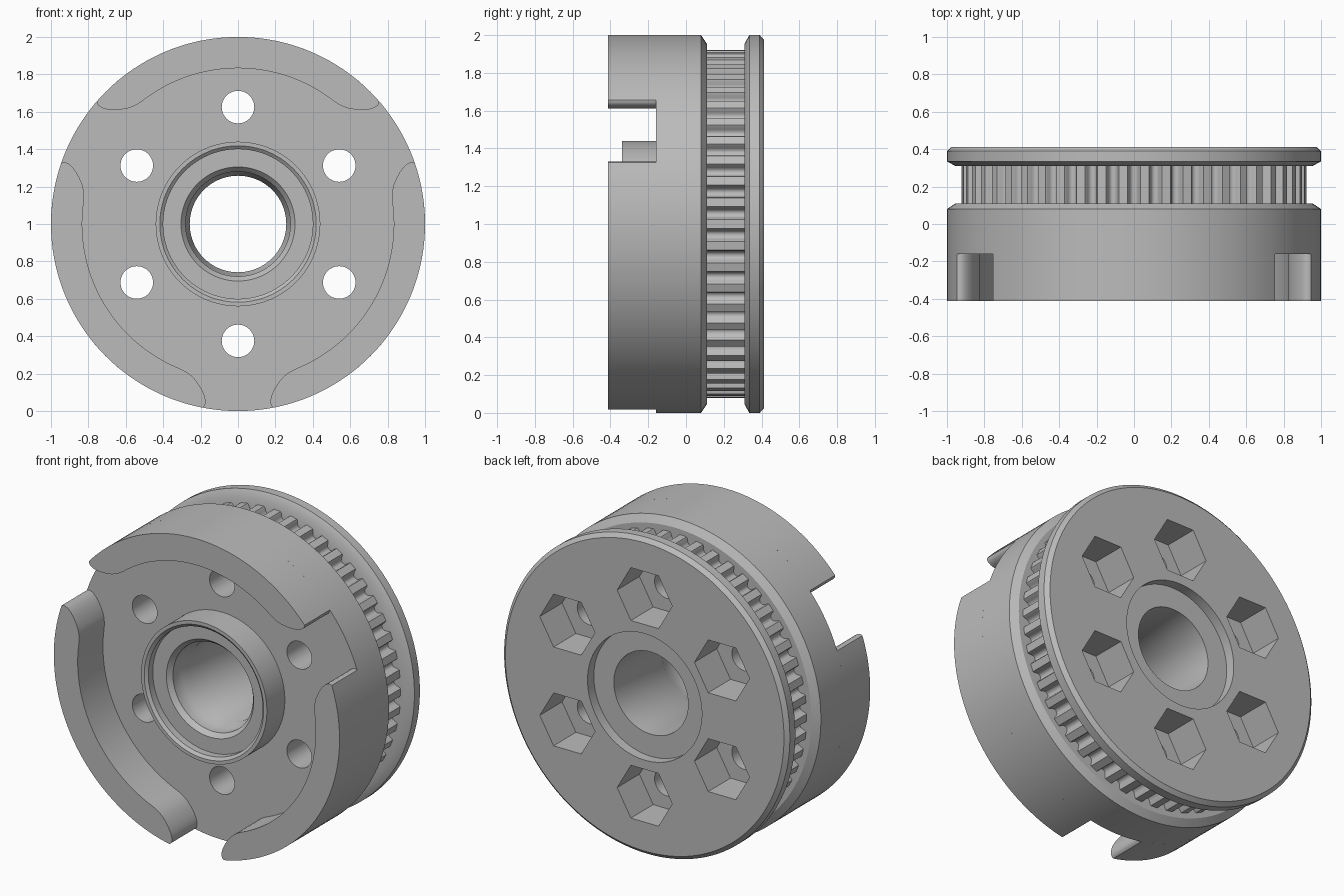
import bpy, bmesh
from math import sin, cos, radians, pi

if "Cube" in bpy.data.objects:
    bpy.data.objects.remove(bpy.data.objects["Cube"])

grey = bpy.data.materials.new("plain grey")
grey.use_nodes = True
colour = (0.5, 0.5, 0.5, 1)
grey.diffuse_color = colour
grey.node_tree.nodes["Principled BSDF"].inputs["Base Color"].default_value = colour

FRONT, FLOOR, BACK = -0.413, -0.16, 0.413
NUT_FLOOR = 0.19


def polar(r, angle, y, cx=0.0, cz=1.0):
    """Point around the wheel axis, which runs along y."""
    return (cx + r * cos(angle), y, cz + r * sin(angle))


def finish(bm, name):
    bmesh.ops.recalc_face_normals(bm, faces=bm.faces)
    mesh = bpy.data.meshes.new(name)
    bm.to_mesh(mesh)
    bm.free()
    mesh.materials.append(grey)
    obj = bpy.data.objects.new(name, mesh)
    bpy.context.collection.objects.link(obj)
    return obj


def activate(obj):
    bpy.ops.object.select_all(action='DESELECT')
    obj.select_set(True)
    bpy.context.view_layer.objects.active = obj


def smooth(obj, angle=30):
    activate(obj)
    bpy.ops.object.shade_smooth_by_angle(angle=radians(angle))


def lathe(name, profile, segments=144):
    """Spin a closed (radius, y) profile around the axis."""
    bm = bmesh.new()
    rings = [[bm.verts.new(polar(r, 2 * pi * i / segments, y)) for r, y in profile]
             for i in range(segments)]
    n = len(profile)
    for i, ring in enumerate(rings):
        nxt = rings[(i + 1) % segments]
        for j in range(n):
            k = (j + 1) % n
            bm.faces.new((ring[j], ring[k], nxt[k], nxt[j]))
    return finish(bm, name)


def prism(bm, outline, y0, y1, caps=True):
    """Extrude an outline given as (radius, angle, cx, cz) from y0 to y1."""
    a, b = ([bm.verts.new(polar(r, t, y, cx, cz)) for r, t, cx, cz in outline]
            for y in (y0, y1))
    n = len(outline)
    for i in range(n):
        j = (i + 1) % n
        bm.faces.new((a[i], a[j], b[j], b[i]))
    if caps:
        bm.faces.new(a)
        bm.faces.new(b)


def drill(target, radius, sides, y0, y1):
    """Cut six equal holes on the bolt circle."""
    bm = bmesh.new()
    for k in range(6):
        cx, _, cz = polar(0.625, radians(90 + 60 * k), 0)
        prism(bm, [(radius, 2 * pi * i / sides, cx, cz) for i in range(sides)], y0, y1)
    cutter = finish(bm, "hole_cutter")
    cutter.hide_render = True
    mod = target.modifiers.new("holes", 'BOOLEAN')
    mod.operation = 'DIFFERENCE'
    mod.solver = 'EXACT'
    mod.object = cutter
    activate(target)
    bpy.ops.object.modifier_apply(modifier=mod.name)
    bpy.data.objects.remove(cutter)


# Wheel body: back recess, rim flange, belt channel, drum, front boss, stepped bore
body = lathe("wheel_body", [
    (0.26, 0.35), (0.40, 0.35), (0.40, BACK), (0.975, BACK), (1, 0.39),
    (1, 0.335), (0.955, 0.31), (0.86, 0.31), (0.86, 0.11), (0.955, 0.11),
    (1, 0.08), (1, FLOOR), (0.44, FLOOR), (0.44, -0.34), (0.418, -0.34),
    (0.40, -0.325), (0.40, -0.28), (0.305, -0.28), (0.28, -0.25),
    (0.28, -0.17), (0.258, -0.13)])

# Hexagonal nut pockets at the back, round bolt holes right through
drill(body, 0.193, 6, NUT_FLOOR, 0.6)
drill(body, 0.087, 40, -0.6, 0.5)
smooth(body)

# Toothed belt band between the flanges
TEETH = 50
tooth = [(-0.2, 0.922), (0.2, 0.922), (0.25, 0.913), (0.29, 0.896), (0.35, 0.883),
         (0.44, 0.877), (0.56, 0.877), (0.65, 0.883), (0.71, 0.896), (0.75, 0.913)]
bm = bmesh.new()
prism(bm, [(r, 2 * pi * (i + f) / TEETH, 0, 1) for i in range(TEETH) for f, r in tooth],
      0.11, 0.31, caps=False)
smooth(finish(bm, "belt_teeth"), 35)

# Three raised rim walls with flared, rounded ends
flare = [(40, 0.836), (42, 0.843), (44, 0.857), (46, 0.880), (47.6, 0.905),
         (48.8, 0.930), (49.5, 0.955), (49.7, 0.975), (49.5, 0.99)]
half = [(2 * i, 0.833) for i in range(1, 20)] + flare
inner = [(-a, r) for a, r in reversed(half)] + [(0, 0.833)] + half
outer = [(a * 2.45, 1.0) for a in range(20, -21, -1)]
for label, centre in (("top", 90), ("right", 210), ("left", 330)):
    bm = bmesh.new()
    prism(bm, [(r, radians(centre + a), 0, 1) for a, r in inner + outer], FRONT, FLOOR)
    smooth(finish(bm, label + "_rim_wall"))
